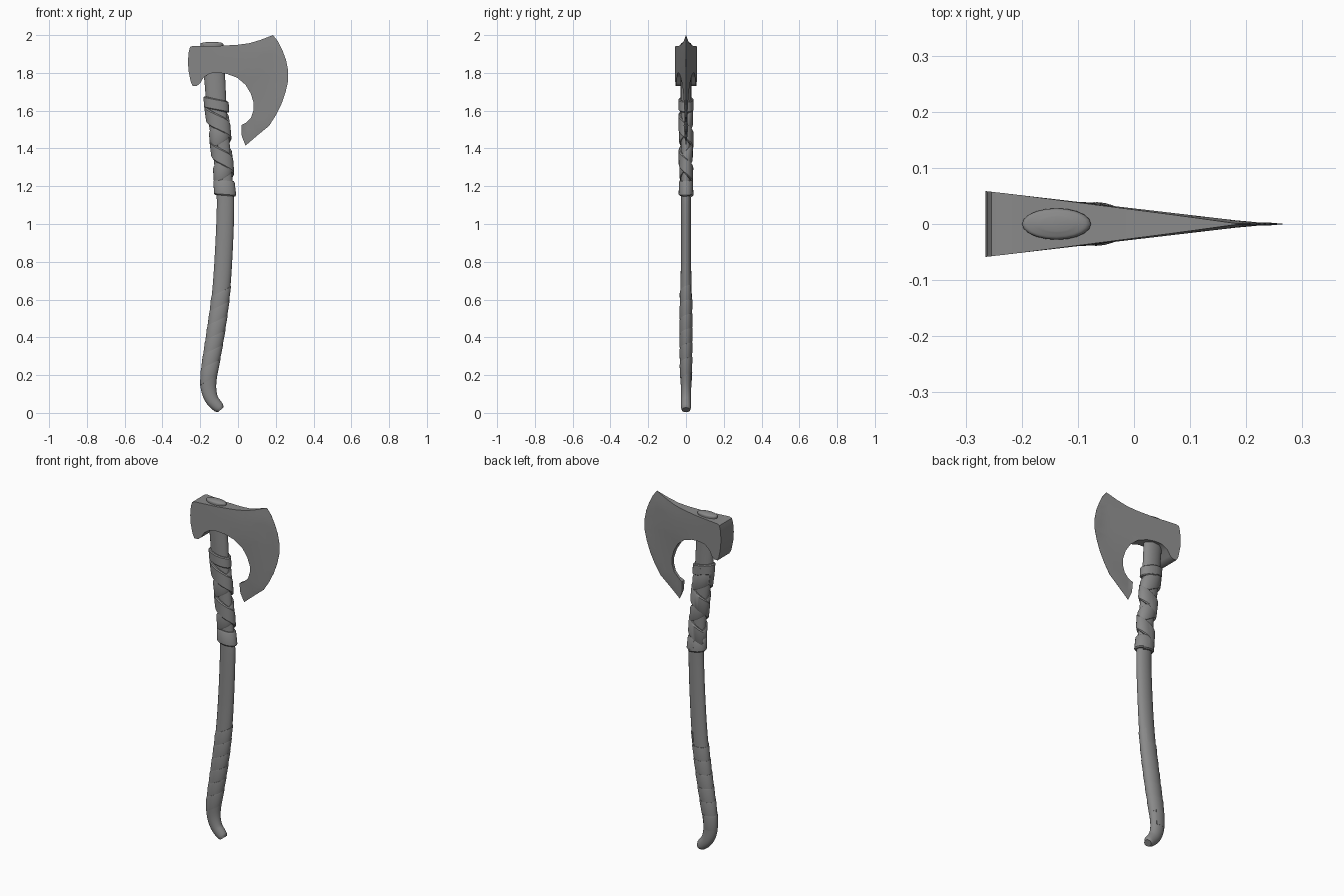
import bpy, bmesh, math
from mathutils import Vector

if "Cube" in bpy.data.objects:
    bpy.data.objects.remove(bpy.data.objects["Cube"])

DARK = bpy.data.materials.new("dark_grey")
DARK.diffuse_color = (.25, .25, .25, 1)
DARK.use_nodes = True
DARK.node_tree.nodes["Principled BSDF"].inputs["Base Color"].default_value = DARK.diffuse_color

def finish(name, bm, angle=35):
    bmesh.ops.recalc_face_normals(bm, faces=bm.faces[:])
    me = bpy.data.meshes.new(name)
    bm.to_mesh(me)
    bm.free()
    me.materials.append(DARK)
    ob = bpy.data.objects.new(name, me)
    bpy.context.collection.objects.link(ob)
    bpy.ops.object.select_all(action='DESELECT')
    ob.select_set(True)
    bpy.context.view_layer.objects.active = ob
    bpy.ops.object.shade_smooth_by_angle(angle=math.radians(angle))
    return ob

def loft(name, rings, angle=35):
    bm = bmesh.new()
    vs = [[bm.verts.new(p) for p in r] for r in rings]
    n = len(rings[0])
    for a, b in zip(vs, vs[1:]):
        for i in range(n):
            j = (i + 1) % n
            bm.faces.new((a[i], a[j], b[j], b[i]))
    bm.faces.new(vs[0])
    bm.faces.new(vs[-1])
    return finish(name, bm, angle)

# Handle centre line: z, x, half width, half depth
KEYS = [(.016, -.092, .019, .022), (.028, -.102, .029, .026), (.07, -.138, .035, .027),
        (.13, -.156, .041, .027), (.20, -.154, .044, .030), (.40, -.122, .047, .032),
        (.60, -.094, .047, .031), (.80, -.078, .047, .027), (1.1, -.066, .046, .026),
        (1.2, -.072, .045, .026), (1.4, -.088, .046, .027), (1.6, -.112, .053, .028),
        (1.75, -.122, .055, .028), (1.947, -.138, .061, .028), (1.958, -.138, .056, .025),
        (1.963, -.138, .03, .013)]
PATH = []
for i in range(len(KEYS) - 1):
    p = [Vector(KEYS[max(0, min(len(KEYS) - 1, i + k))]) for k in (-1, 0, 1, 2)]
    h = p[2][0] - p[1][0]
    m1 = (p[2] - p[0]) * (h / (p[2][0] - p[0][0]))
    m2 = (p[3] - p[1]) * (h / (p[3][0] - p[1][0]))
    for s in range(5):
        t = s / 5
        PATH.append(p[1] * (2*t**3 - 3*t*t + 1) + m1 * (t**3 - 2*t*t + t)
                    + p[2] * (3*t*t - 2*t**3) + m2 * (t**3 - t*t))
PATH.append(Vector(KEYS[-1]))

def at(z):
    for a, b in zip(PATH, PATH[1:]):
        if a[0] <= z <= b[0]:
            return a.lerp(b, (z - a[0]) / (b[0] - a[0]))
    return PATH[-1]

# Handle
rings = []
for i, c in enumerate(PATH):
    a, b = PATH[max(0, i - 1)], PATH[min(len(PATH) - 1, i + 1)]
    t = Vector((b[1] - a[1], b[0] - a[0])).normalized()
    rings.append([(c[1] + t.y * c[2] * math.cos(u), c[3] * math.sin(u),
                   c[0] - t.x * c[2] * math.cos(u))
                  for u in [k * math.tau / 20 for k in range(20)]])
loft("handle", rings, 45)

# Leather straps wound round the handle
def strap(name, z0, z1, turns, width, low, high, phase=0.0, tilt=0.0):
    n = max(24, int(abs(turns) * 24))
    out = []
    for i in range(n + 1):
        f = i / n
        u = phase + f * turns * math.tau
        ring = []
        for dz, t in ((-.5, -.006), (-.5, low * .6), (-.42, low), (.42, high),
                      (.5, high * .6), (.5, -.006)):
            z = z0 + (z1 - z0) * f + dz * width + tilt * math.cos(u)
            c = at(z)
            ring.append((c[1] + (c[2] + t) * math.cos(u), (c[3] + t) * math.sin(u), z))
        out.append(ring)
    return loft(name, out)

strap("grip_wrap", .17, .63, 6, .085, .001, .003, 1.0, .012)
strap("upper_wrap_a", 1.23, 1.60, 2, .10, .009, .009, 2.6)
strap("upper_wrap_b", 1.23, 1.60, -2, .09, .012, .012, 2.6)
strap("lower_collar", 1.185, 1.195, 1.1, .08, .013, .011, 1.0, -.006)
strap("upper_collar", 1.635, 1.63, 1.1, .06, .012, .012, 1.0, -.012)

# Axe head: outline filled, given a tapering thickness, then mirrored
EDGE = [(.185, 2.0), (.213, 1.965), (.235, 1.92), (.254, 1.87), (.265, 1.815), (.265, 1.755),
        (.251, 1.695), (.23, 1.635), (.2, 1.575), (.165, 1.52), (.11, 1.475), (.04, 1.415)]
REST = [(.02, 1.465), (.018, 1.523), (.045, 1.538), (.07, 1.565), (.083, 1.605), (.083, 1.64),
        (.068, 1.69), (.04, 1.737), (-.005, 1.775), (-.06, 1.795), (-.11, 1.801), (-.15, 1.797),
        (-.183, 1.775), (-.2, 1.745), (-.218, 1.731), (-.24, 1.731), (-.251, 1.755),
        (-.262, 1.81), (-.265, 1.86), (-.261, 1.91), (-.254, 1.937), (-.24, 1.943),
        (-.1, 1.943), (0, 1.949), (.06, 1.957), (.12, 1.975)]

def edge_dist(p):
    best = 9
    for a, b in zip(EDGE, EDGE[1:]):
        a, b = Vector(a), Vector(b)
        t = max(0, min(1, (p - a).dot(b - a) / (b - a).length_squared))
        best = min(best, (p - a.lerp(b, t)).length)
    return best

bm = bmesh.new()
face = bm.faces.new([bm.verts.new((x, 0, z)) for x, z in EDGE + REST])
bmesh.ops.inset_region(bm, faces=[face], thickness=.012, use_even_offset=True, use_boundary=True)
bmesh.ops.triangulate(bm, faces=bm.faces[:])
cuts = [((x, 0, 0), (1, 0, 0)) for x in (-.2, -.14, -.07, 0, .05, .1, .14, .18, .22)]
cuts += [((0, 0, z), (0, 0, 1)) for z in (1.5, 1.56, 1.62, 1.68, 1.74, 1.8, 1.86, 1.9)]
for co, no in cuts:
    bmesh.ops.bisect_plane(bm, geom=bm.verts[:] + bm.edges[:] + bm.faces[:],
                           plane_co=co, plane_no=no, dist=1e-5)
bmesh.ops.triangulate(bm, faces=bm.faces[:])
half = {}
for v in bm.verts:
    x, z = v.co.x, v.co.z
    d = edge_dist(Vector((x, z)))
    h = max(.003, .057 - (x + .25) * .117)
    if x > -.02:
        k = max(.25, min(1, (z - 1.40) / .4))
        h *= 1 + (k - 1) * min(1, (x + .02) / .05)
    h = min(h, .0005 + d * .13)
    if v.is_boundary:
        h = max(.0005, h - min(.014 if x < -.23 else .010, h * .3))
    half[v] = h
front = list(bm.faces)
border = [e for e in bm.edges if e.is_boundary]
back = {v: bm.verts.new((v.co.x, half[v], v.co.z)) for v in list(half)}
for f in front:
    bm.faces.new([back[v] for v in reversed(f.verts)])
for e in border:
    a, b = e.verts
    bm.faces.new((a, b, back[b], back[a]))
for v, h in half.items():
    v.co.y = -h
finish("axe_head", bm, 50)
